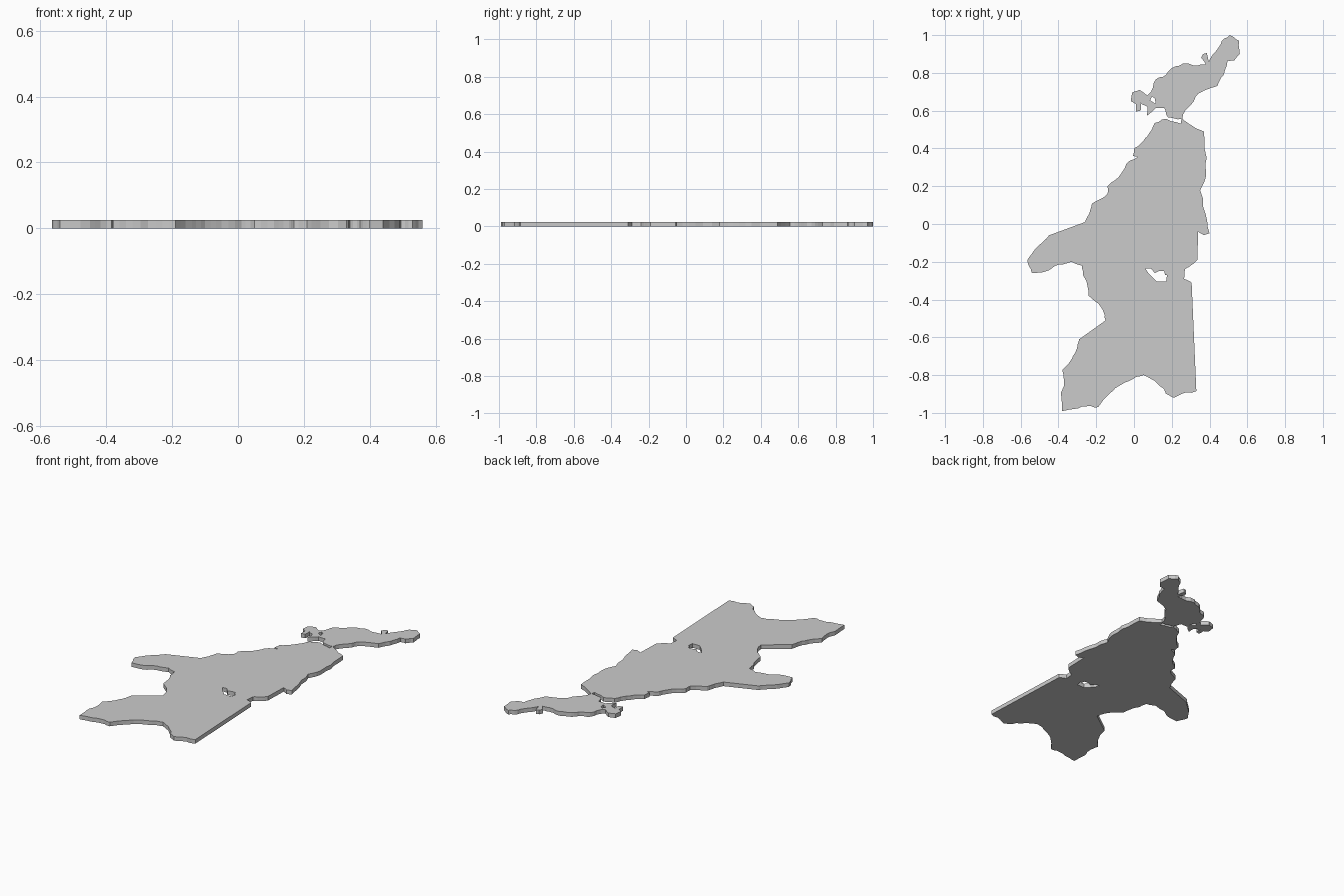
import bpy, random
from mathutils import Vector

random.seed(4)
THICK = 0.025

mainland = [
    (.25, .56), (.37, .49), (.385, .35), (.38, .25), (.35, .18), (.38, .05), (.40, -.05),
    (.37, -.06), (.34, -.04), (.335, -.19), (.30, -.22), (.27, -.24), (.265, -.29),
    (.305, -.31), (.33, -.885), (.25, -.90), (.21, -.92), (.17, -.90), (.155, -.87),
    (.11, -.83), (.05, -.80), (.01, -.81), (-.05, -.84), (-.10, -.87), (-.14, -.91),
    (-.19, -.97), (-.25, -.965), (-.32, -.98), (-.38, -.99), (-.385, -.92),
    (-.37, -.83), (-.38, -.775), (-.34, -.73), (-.31, -.68), (-.29, -.61), (-.15, -.51),
    (-.16, -.47), (-.19, -.42), (-.24, -.38), (-.25, -.31), (-.27, -.27), (-.275, -.22),
    (-.33, -.20), (-.40, -.215), (-.45, -.245), (-.54, -.26), (-.565, -.19),
    (-.50, -.11), (-.45, -.06), (-.26, .01), (-.23, .08), (-.22, .11), (-.14, .16),
    (-.14, .20), (-.08, .25), (-.04, .32), (.02, .355), (-.005, .36), (0, .40),
    (.05, .44), (.08, .48), (.11, .535), (.17, .557), (.25, .53)]
lake = [(.06, -.235), (.09, -.235), (.11, -.26), (.13, -.25), (.16, -.25), (.165, -.27),
        (.175, -.27), (.17, -.305), (.12, -.305), (.08, -.265)]

north = [
    (.505, 1), (.555, .97), (.56, .90), (.53, .865), (.495, .865), (.475, .79), (.44, .73),
    (.34, .69), (.30, .63), (.26, .58), (.255, .555), (.18, .565), (.16, .615),
    (.115, .615), (.07, .575), (.07, .62), (.035, .64), (.035, .60), (.01, .595),
    (.01, .635), (-.015, .65), (-.01, .695), (.03, .71), (.07, .68), (.09, .70),
    (.115, .765), (.17, .79), (.20, .825), (.26, .85), (.34, .84), (.38, .845),
    (.355, .88), (.365, .90), (.385, .905), (.395, .86), (.43, .91), (.465, .97)]
inlet = [(.085, .655), (.115, .635), (.11, .665), (.095, .675)]


def coast(points, rough=0.06):
    """Break short edges into a jagged coast; keep long straight borders."""
    out = []
    for a, b in zip(points, points[1:] + points[:1]):
        a, b = Vector(a), Vector(b)
        out.append(a)
        d = b - a
        if 0.03 < d.length < 0.15:
            n = Vector((-d.y, d.x))
            for t in (0.33, 0.67):
                out.append(a + d * t + n * random.uniform(-rough, rough))
    return out


def slab(name, outline, hole):
    """Extruded flat plate with one hole."""
    cu = bpy.data.curves.new(name, 'CURVE')
    cu.dimensions = '2D'
    cu.fill_mode = 'BOTH'
    cu.extrude = THICK / 2
    for pts in (coast(outline), [Vector(p) for p in hole]):
        s = cu.splines.new('POLY')
        s.points.add(len(pts) - 1)
        for sp, p in zip(s.points, pts):
            sp.co = (p.x, p.y, 0, 1)
        s.use_cyclic_u = True
    ob = bpy.data.objects.new(name, cu)
    ob.location.z = THICK / 2
    bpy.context.collection.objects.link(ob)
    bpy.ops.object.select_all(action='DESELECT')
    ob.select_set(True)
    bpy.context.view_layer.objects.active = ob
    bpy.ops.object.convert(target='MESH')
    bpy.ops.object.shade_flat()


# Large southern land plate and the northern plate joined at its tip
slab("mainland_plate", mainland, lake)
slab("north_plate", north, inlet)
